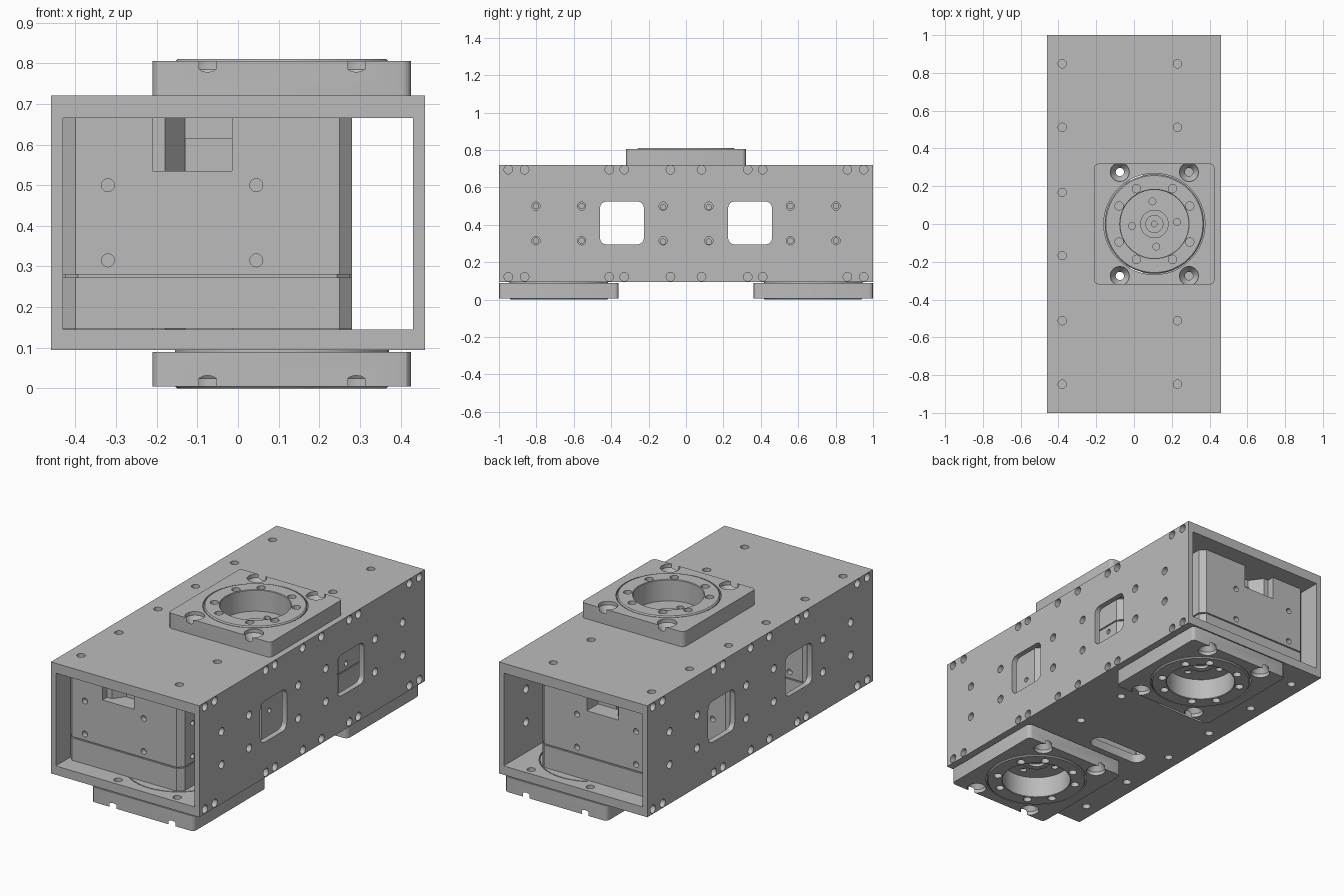
import bpy, bmesh, math
from mathutils import Matrix, Vector

if "Cube" in bpy.data.objects:
    bpy.data.objects.remove(bpy.data.objects["Cube"])

grey = bpy.data.materials.new("machined_grey")
grey.use_nodes = True
grey.diffuse_color = (0.5, 0.5, 0.5, 1)
grey.node_tree.nodes["Principled BSDF"].inputs["Base Color"].default_value = (0.5, 0.5, 0.5, 1)


def add(bm, part):
    """Append one bmesh to another."""
    me = bpy.data.meshes.new("temp")
    part.to_mesh(me)
    part.free()
    bm.from_mesh(me)
    bpy.data.meshes.remove(me)


def box(bm, lo, hi, bevel=0, axis=2, segments=1):
    """Box between two corners, with the edges along one axis bevelled."""
    part = bmesh.new()
    lo, hi = Vector(lo), Vector(hi)
    bmesh.ops.create_cube(part, size=1, matrix=Matrix.Translation((lo + hi) / 2)
                          @ Matrix.Diagonal((*(hi - lo), 1)))
    if bevel:
        edges = [e for e in part.edges
                 if abs((e.verts[0].co - e.verts[1].co).normalized()[axis]) > 0.9]
        bmesh.ops.bevel(part, geom=edges, offset=bevel, segments=segments,
                        profile=0.5, affect='EDGES')
    add(bm, part)


def drill(bm, a, b, r, sides=20):
    """Cylinder from point a to point b."""
    a, b = Vector(a), Vector(b)
    rot = (b - a).to_track_quat('Z', 'Y').to_matrix().to_4x4()
    bmesh.ops.create_cone(bm, cap_ends=True, segments=sides, radius1=r, radius2=r,
                          depth=(b - a).length, matrix=Matrix.Translation((a + b) / 2) @ rot)


def lathe(bm, profile, x=0, y=0, steps=48):
    """Solid turned around a vertical axis."""
    part = bmesh.new()
    vs = [part.verts.new((r, 0, z)) for r, z in profile]
    es = [part.edges.new(p) for p in zip(vs, vs[1:])]
    bmesh.ops.spin(part, geom=vs + es, cent=(0, 0, 0), axis=(0, 0, 1),
                   angle=math.tau, steps=steps)
    bmesh.ops.remove_doubles(part, verts=part.verts, dist=0.0002)
    bmesh.ops.recalc_face_normals(part, faces=part.faces)
    bmesh.ops.translate(part, verts=part.verts, vec=(x, y, 0))
    add(bm, part)


def prism(bm, points, z0, z1):
    part = bmesh.new()
    face = part.faces.new([part.verts.new((x, y, z0)) for x, y in points])
    ext = bmesh.ops.extrude_face_region(part, geom=[face])["geom"]
    top = [g for g in ext if isinstance(g, bmesh.types.BMVert)]
    bmesh.ops.translate(part, verts=top, vec=(0, 0, z1 - z0))
    bmesh.ops.recalc_face_normals(part, faces=part.faces)
    add(bm, part)


def obj(name, bm):
    me = bpy.data.meshes.new(name)
    bm.to_mesh(me)
    bm.free()
    ob = bpy.data.objects.new(name, me)
    bpy.context.collection.objects.link(ob)
    return ob


def cut(ob, bm):
    """Subtract a cutter and keep the result."""
    cutter = obj("cutter", bm)
    cutter.hide_render = True
    mod = ob.modifiers.new("cut", 'BOOLEAN')
    mod.operation, mod.solver, mod.object = 'DIFFERENCE', 'EXACT', cutter
    bpy.context.view_layer.update()
    me = bpy.data.meshes.new_from_object(
        ob.evaluated_get(bpy.context.evaluated_depsgraph_get()))
    ob.modifiers.clear()
    ob.data = me
    bpy.data.objects.remove(cutter)


def finish(ob, matrix=None):
    if matrix:
        ob.data.transform(matrix)
    ob.data.materials.clear()
    ob.data.materials.append(grey)
    bpy.ops.object.select_all(action='DESELECT')
    ob.select_set(True)
    bpy.context.view_layer.objects.active = ob
    bpy.ops.object.shade_smooth_by_angle(angle=math.radians(30))


CX = 0.108                     # horn axis
BAYS = [("front", -0.68, True), ("middle", 0, False), ("back", 0.68, True)]
BOLTS = [(sx * 0.183, sy * 0.275) for sx in (-1, 1) for sy in (-1, 1)]

# Rectangular tube housing
bm = bmesh.new()
box(bm, (-0.46, -1, 0.095), (0.46, 1, 0.72))
housing = obj("housing", bm)
bm = bmesh.new()
box(bm, (-0.43, -1.1, 0.145), (0.43, 1.1, 0.665))
cut(housing, bm)

# Windows, cable slots, horn openings and screw holes of the housing
bm = bmesh.new()
for s in (-1, 1):
    ys = sorted((s * 0.225, s * 0.46))
    box(bm, (-0.6, ys[0], 0.295), (0.6, ys[1], 0.525), 0.035, 0, 4)
    box(bm, (-0.3, s * 0.28 - 0.05, 0.05), (0.05, s * 0.28 + 0.05, 0.155), 0.045, 2, 5)
    for t in (-1, 1):
        for y in (0.083, 0.33, 0.41, 0.863, 0.95):
            for z in (0.122, 0.695):
                drill(bm, (s * 0.415, t * y, z), (s * 0.5, t * y, z), 0.023)
        for y in (0.122, 0.558, 0.802):
            for z in (0.315, 0.5):
                drill(bm, (s * 0.42, t * y, z), (s * 0.5, t * y, z), 0.022)
    for z0, z1, low in ((0.05, 0.155, True), (0.655, 0.78, False)):
        for y in (0.167, 0.512, 0.848):
            for x in (-0.38, 0.23):
                if x < 0 or low == (y < 0.2):
                    drill(bm, (x, s * y, z0), (x, s * y, z1), 0.022)
for name, y, low in BAYS:
    z0, z1 = (0.05, 0.155) if low else (0.655, 0.78)
    drill(bm, (CX, y, z0), (CX, y, z1), 0.268, 48)
    for dx, dy in BOLTS:
        drill(bm, (CX + dx, y + dy, z0), (CX + dx, y + dy, z1), 0.022)
cut(housing, bm)
finish(housing)

for name, y, low in BAYS:
    # Horn parts are made facing up from the inner wall, then flipped if low
    place = Matrix.Translation((CX, y, 0.145 if low else 0.665))
    if low:
        place = place @ Matrix.Rotation(math.pi, 4, 'X')

    # Square flange with countersunk corner holes
    bm = bmesh.new()
    box(bm, (-0.318, -0.32, 0.055), (0.318, 0.32, 0.14), 0.022, 2, 3)
    flange = obj(name + "_flange", bm)
    bm = bmesh.new()
    drill(bm, (0, 0, 0), (0, 0, 0.2), 0.268, 48)
    for dx, dy in BOLTS:
        lathe(bm, [(0, 0.02), (0.022, 0.02), (0.022, 0.08), (0.05, 0.12),
                   (0.05, 0.2), (0, 0.2)], dx, dy, 24)
    cut(flange, bm)
    finish(flange, place)

    # Round horn with a deep recess, hub and bolt circles
    bm = bmesh.new()
    lathe(bm, [(0, 0), (0.263, 0), (0.263, 0.139), (0.257, 0.145), (0.184, 0.145),
               (0.181, 0.142), (0.181, 0.025), (0.075, 0.025), (0.075, 0.035),
               (0.045, 0.035), (0.045, 0.02), (0.015, 0.02), (0.015, 0.01), (0, 0.01)])
    horn = obj(name + "_horn", bm)
    bm = bmesh.new()
    for k in range(4):
        for off in (27, 63):
            a = math.radians(90 * k + off)
            p = Vector((math.cos(a), math.sin(a), 0)) * 0.21
            drill(bm, p + Vector((0, 0, 0.09)), p + Vector((0, 0, 0.2)), 0.022)
        a = math.radians(90 * k + 5)
        p = Vector((math.cos(a), math.sin(a), 0)) * 0.12
        drill(bm, p + Vector((0, 0, 0.008)), p + Vector((0, 0, 0.06)), 0.018)
    cut(horn, bm)
    finish(horn, place)

    # Actuator body with connector notches and screw holes, upside down in the middle
    place = Matrix.Translation((0, y, 0 if low else 0.81))
    if not low:
        place = place @ Matrix.Rotation(math.pi, 4, 'X')
    bm = bmesh.new()
    box(bm, (-0.43, -0.22, 0.28), (0.28, 0.22, 0.665), 0.03)
    body = obj(name + "_actuator_body", bm)
    bm = bmesh.new()
    for s in (-1, 1):
        prism(bm, [(-0.21, s * 0.3), (-0.21, s * 0.18), (-0.18, s * 0.18),
                   (-0.13, s * 0.11), (-0.015, s * 0.11), (-0.015, s * 0.3)], 0.535, 0.72)
        for z in (0.315, 0.5):
            for x in (-0.32, 0.045):
                drill(bm, (x, s * 0.19, z), (x, s * 0.26, z), 0.016)
            drill(bm, (0.25, s * 0.122, z), (0.32, s * 0.122, z), 0.014)
    cut(body, bm)
    finish(body, place)

    # Connector block inside the notch, seam core and gear cover
    bm = bmesh.new()
    for s in (-1, 1):
        ys = sorted((s * 0.1, s * 0.12))
        box(bm, (-0.13, ys[0], 0.535), (-0.015, ys[1], 0.615))
    finish(obj(name + "_connector", bm), place)
    bm = bmesh.new()
    box(bm, (-0.424, -0.214, 0.26), (0.274, 0.214, 0.29), 0.03)
    finish(obj(name + "_seam", bm), place)
    bm = bmesh.new()
    box(bm, (-0.43, -0.22, 0.147), (0.28, 0.22, 0.273), 0.03)
    finish(obj(name + "_gear_cover", bm), place)
